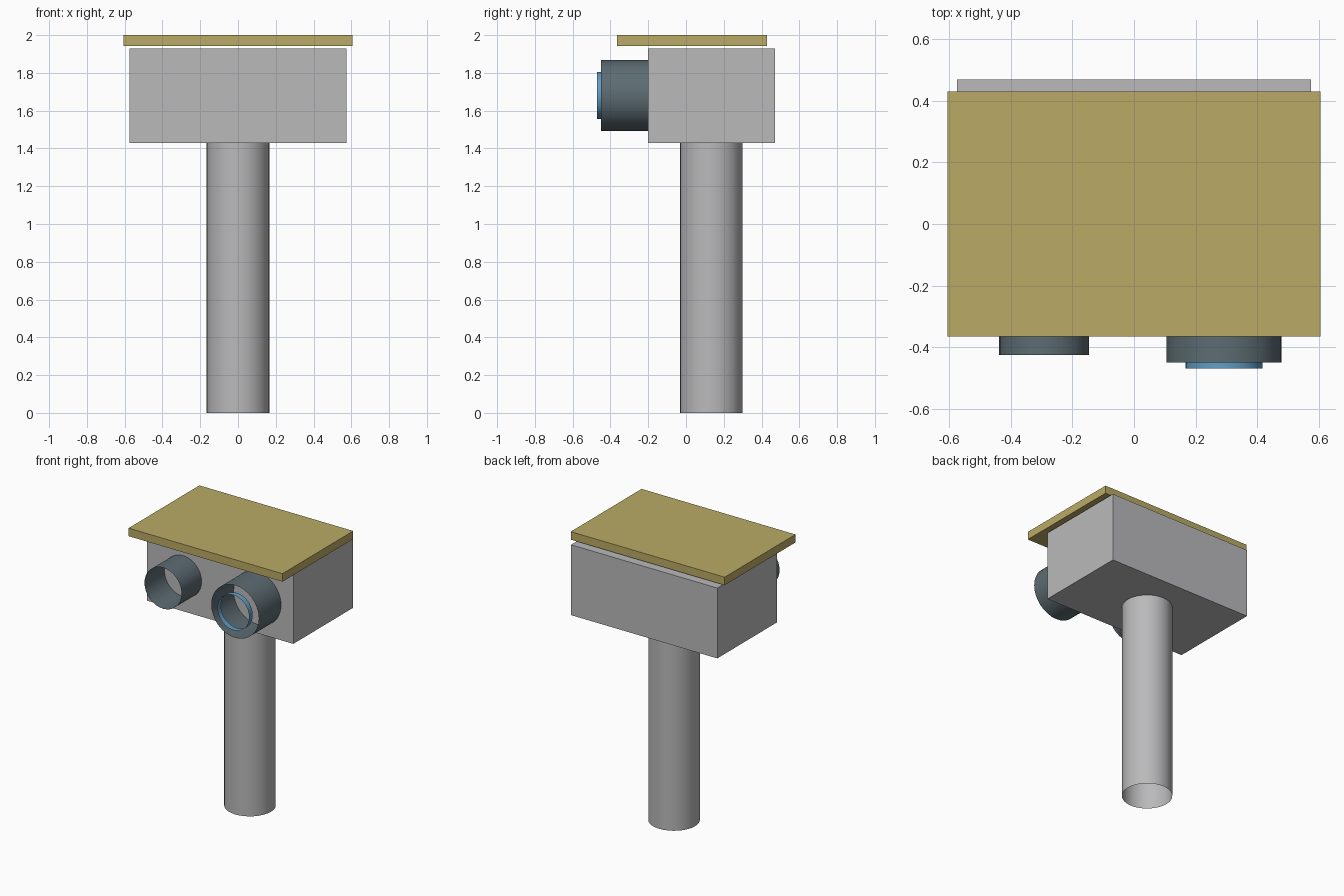
import bpy
import math

cube = bpy.data.objects.get("Cube")
if cube:
    bpy.data.objects.remove(cube, do_unlink=True)


def material(name, color):
    mat = bpy.data.materials.new(name)
    mat.use_nodes = True
    rgba = (*color, 1)
    mat.diffuse_color = rgba
    mat.node_tree.nodes["Principled BSDF"].inputs["Base Color"].default_value = rgba
    return mat


grey = material("light grey", (0.49, 0.49, 0.50))
tan = material("ochre", (0.49, 0.40, 0.13))
slate = material("dark slate", (0.11, 0.15, 0.17))
blue = material("lens blue", (0.12, 0.34, 0.56))


def box(name, low, high, mat):
    center = [(a + b) / 2 for a, b in zip(low, high)]
    bpy.ops.mesh.primitive_cube_add(size=1, location=center)
    obj = bpy.context.object
    obj.name = name
    obj.scale = [b - a for a, b in zip(low, high)]
    bpy.ops.object.transform_apply(location=False, rotation=False, scale=True)
    obj.data.materials.append(mat)


def tube(name, center, radius, length, mat, forward=False):
    """Open-ended, thin-walled tube, upright or pointing to the front."""
    bpy.ops.mesh.primitive_cylinder_add(
        vertices=32, radius=radius, depth=length, end_fill_type='NOTHING',
        location=center, rotation=(math.pi / 2 if forward else 0, 0, 0))
    obj = bpy.context.object
    obj.name = name
    obj.data.materials.append(mat)
    bpy.ops.object.shade_smooth_by_angle()


# Post, housing and floating cover plate
tube("post", (0, 0.134, 0.715), 0.166, 1.43, grey)
box("housing", (-0.575, -0.2, 1.43), (0.575, 0.47, 1.93), grey)
box("cover_plate", (-0.605, -0.365, 1.943), (0.605, 0.43, 2.0), tan)

# Open barrels on the front, with a thin lens ring on the larger one
tube("small_barrel", (-0.292, -0.3125, 1.68), 0.146, 0.225, slate, True)
tube("large_barrel", (0.292, -0.325, 1.68), 0.187, 0.25, slate, True)
tube("lens_ring", (0.292, -0.45, 1.68), 0.125, 0.04, blue, True)
